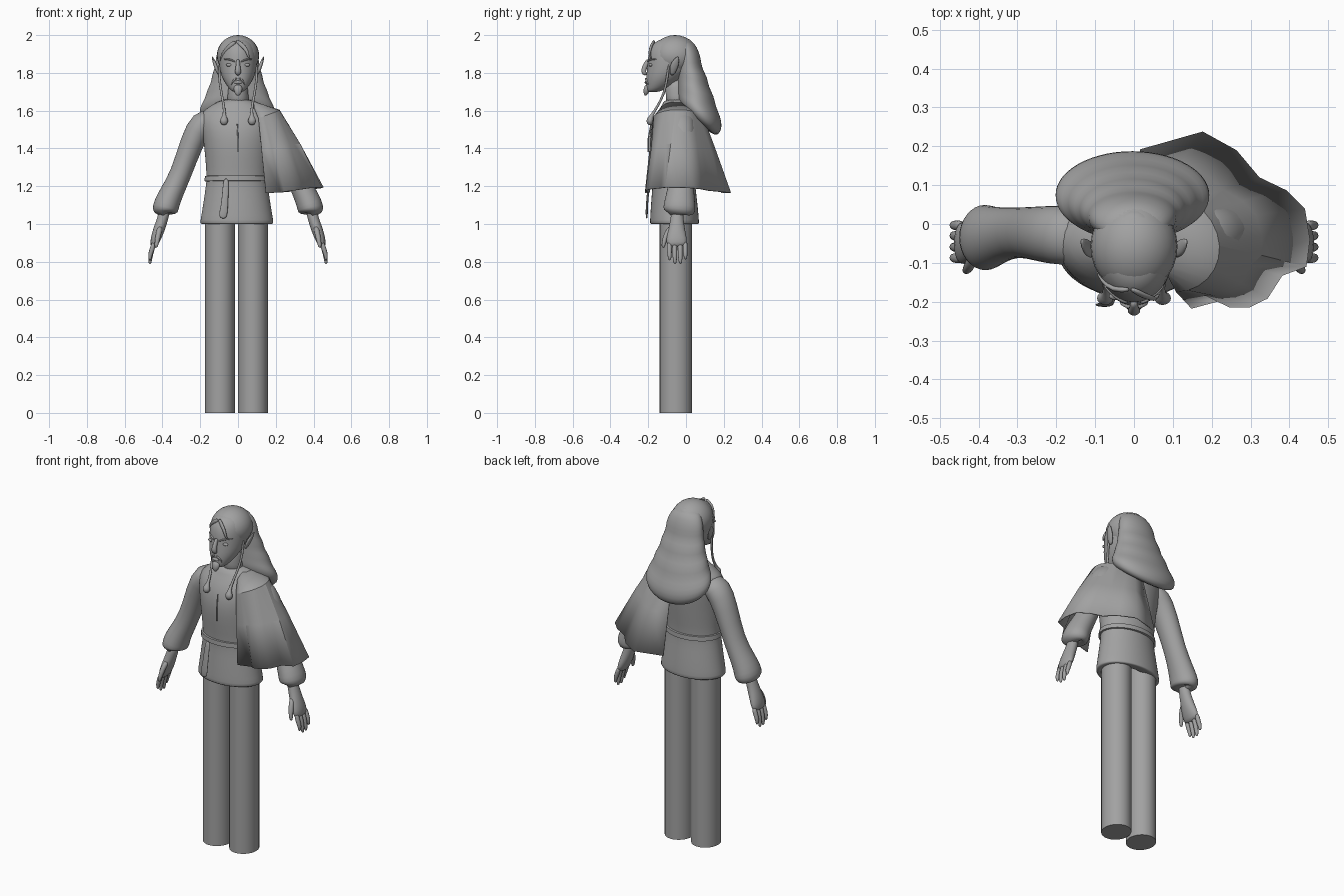
import bpy, bmesh, math
from mathutils import Vector

grey = bpy.data.materials.new("grey_clay")
grey.diffuse_color = (0.36, 0.36, 0.36, 1)


def finish(name, bm, subsurf=0, angle=40):
    bmesh.ops.recalc_face_normals(bm, faces=bm.faces)
    me = bpy.data.meshes.new(name)
    bm.to_mesh(me)
    bm.free()
    me.materials.append(grey)
    ob = bpy.data.objects.new(name, me)
    bpy.context.collection.objects.link(ob)
    if subsurf:
        ob.modifiers.new("smooth", 'SUBSURF').levels = subsurf
        ob.modifiers["smooth"].render_levels = subsurf
    bpy.ops.object.select_all(action='DESELECT')
    ob.select_set(True)
    bpy.context.view_layer.objects.active = ob
    if subsurf:
        bpy.ops.object.shade_smooth()
    else:
        bpy.ops.object.shade_smooth_by_angle(angle=math.radians(angle))
    return ob


def loft(name, rings, subsurf=0, caps=(True, True), closed=True, angle=40):
    """Skin a list of equally long point rings."""
    bm = bmesh.new()
    rows = [[bm.verts.new(p) for p in r] for r in rings]
    n = len(rows[0])
    for a, b in zip(rows, rows[1:]):
        for i in range(n if closed else n - 1):
            j = (i + 1) % n
            bm.faces.new((a[i], a[j], b[j], b[i]))
    if caps[0]:
        bm.faces.new(rows[0])
    if caps[1]:
        bm.faces.new(rows[-1])
    return finish(name, bm, subsurf, angle)


def oval(cx, hw, yf, zf, yb, zb, n=24):
    """Ring from its half width and its front and back points."""
    pts = []
    for i in range(n):
        a = math.tau * i / n
        t = (1 + math.sin(a)) / 2
        pts.append((cx + hw * math.cos(a), yf + (yb - yf) * t, zf + (zb - zf) * t))
    return pts


def tube(name, path, n=10, subsurf=1):
    """Path of (x, y, z, half width across, half width along y)."""
    P = [Vector(p[:3]) for p in path]
    rings = []
    for k, p in enumerate(P):
        t = (P[min(k + 1, len(P) - 1)] - P[max(k - 1, 0)]).normalized()
        u = t.cross(Vector((0, 1, 0))).normalized()
        v = u.cross(t)
        w, d = path[k][3], path[k][4]
        rings.append([p + u * w * math.cos(math.tau * i / n) + v * d * math.sin(math.tau * i / n)
                      for i in range(n)])
    return loft(name, rings, subsurf)


def ball(name, loc, scale, seg=20):
    bm = bmesh.new()
    bmesh.ops.create_uvsphere(bm, u_segments=seg, v_segments=seg // 2, radius=1)
    for v in bm.verts:
        v.co = Vector(loc) + Vector([a * b for a, b in zip(v.co, scale)])
    return finish(name, bm, 0, 60)


def flip(path, s):
    return [(p[0] * s, *p[1:]) for p in path]


# Legs: plain cylinders
for side, cx in (("right", -0.095), ("left", 0.079)):
    loft(side + "_leg", [oval(cx, 0.079, -0.139, z, 0.031, z, 32) for z in (0, 1.06)])

# Tunic: z, half width, front y, back y
tunic = [(1.012, .10, -.13, .01), (1.0, .185, -.185, .065), (1.0, .197, -.192, .07),
         (1.04, .19, -.19, .068), (1.12, .177, -.185, .06), (1.20, .165, -.178, .05),
         (1.25, .16, -.178, .048), (1.35, .168, -.19, .06), (1.45, .178, -.198, .07),
         (1.53, .195, -.185, .075), (1.59, .195, -.155, .07), (1.63, .135, -.125, .05),
         (1.665, .07, -.115, .03)]
loft("tunic", [oval(-.006, w, f, z, b, z, 28) for z, w, f, b in tunic], 1, (False, True))

# Neck opening, belt and hanging belt end
tube("neck_slit", [(.0, -.200, 1.38, .003, .004), (0, -.200, 1.45, .003, .004),
                   (-.004, -.185, 1.53, .003, .004)], 6, 0)
belt = [oval(-.006, w, f, z + .006, b, z, 28) for z, w, f, b in
        ((1.222, .163, -.178, .05), (1.224, .172, -.190, .06),
         (1.250, .169, -.189, .059), (1.252, .160, -.178, .05))]
loft("belt", belt, 0, (False, False))
tube("belt_end", [(-.062, -.192, 1.245, .016, .006), (-.066, -.200, 1.18, .017, .006),
                  (-.072, -.208, 1.09, .02, .006), (-.08, -.208, 1.045, .025, .006),
                  (-.08, -.207, 1.028, .012, .004)], 10)

# Arms, hands and fingers
sleeve = [(-.12, -.03, 1.565, .05, .07), (-.19, -.03, 1.54, .075, .08),
          (-.243, -.025, 1.44, .064, .072), (-.303, -.02, 1.26, .056, .063),
          (-.355, -.03, 1.16, .064, .075), (-.38, -.035, 1.10, .070, .086),
          (-.387, -.035, 1.07, .070, .088), (-.387, -.037, 1.05, .052, .066),
          (-.386, -.04, 1.052, .034, .04)]
hand = [(-.383, -.045, 1.09, .03, .034), (-.398, -.047, 1.03, .030, .034),
        (-.418, -.05, .97, .032, .046), (-.437, -.05, .92, .028, .058),
        (-.450, -.048, .875, .018, .056)]
thumb = [(-.41, -.075, .99, .016, .016), (-.422, -.105, .945, .016, .016),
         (-.43, -.118, .90, .013, .013), (-.435, -.122, .872, .008, .008)]
for side, s in (("right", 1), ("left", -1)):
    tube(side + "_sleeve", flip(sleeve, s), 16)
    tube(side + "_hand", flip(hand, s), 12)
    tube(side + "_thumb", flip(thumb, s), 8)
    for i, (y, tip) in enumerate(((-.088, .805), (-.06, .785), (-.031, .785), (-.004, .81))):
        tube(f"{side}_finger_{i + 1}", flip(
            [(-.442, y, .91, .014, .015), (-.457, y, .86, .014, .0145),
             (-.466, y + .001, tip + .03, .012, .0125), (-.466, y + .002, tip, .007, .007)], s), 8)

# Shoulder cape: hem outline (x, y), draped from collar points (x, y, z)
hem = [(.148, -.218), (.226, -.197), (.246, -.215), (.297, -.215), (.344, -.192), (.382, -.133),
       (.444, -.11), (.453, -.04), (.44, .04), (.392, .087), (.323, .12), (.264, .19),
       (.177, .238), (.015, .192)]
last = len(hem) - 1
rows = [[], [], [], []]
for i, (x, y) in enumerate(hem):
    a = math.pi * i / last
    out = math.sin(a)
    z = 1.165 + .03 * math.sin(a) ** 2
    top = Vector((.085 - .04 * i / last + .015 * out, -.03 - .10 * math.cos(a), 1.615 + .035 * out))
    sh = Vector((.108 - .08 * i / last + .15 * out, -.04 - .135 * math.cos(a), 1.56 + .045 * out))
    low = Vector((x, y, z))
    for row, p in zip(rows, (top, sh, sh.lerp(low, .45) + Vector((.008 * out, 0, .005)), low)):
        row.append(p)
cape = loft("cape", rows, 0, (False, False), False, 30)
thick = cape.modifiers.new("thickness", 'SOLIDIFY')
thick.thickness = .006

# Neck and head: z, half width, front y, back y
loft("neck", [oval(0, w, f, z, b, z, 16) for z, w, f, b in
              ((1.62, .07, -.11, .03), (1.67, .054, -.105, .02), (1.78, .052, -.12, .02))], 1)
skull = [(1.698, .022, -.205, -.15), (1.708, .04, -.21, -.12), (1.735, .062, -.212, -.07),
         (1.775, .086, -.212, -.02), (1.82, .098, -.207, .03), (1.86, .101, -.203, .045),
         (1.90, .101, -.2, .05), (1.945, .09, -.185, .045), (1.975, .065, -.15, .03),
         (1.985, .03, -.10, 0)]
loft("head", [oval(0, w, f, z, b, z) for z, w, f, b in skull], 1)

# Face details
tube("nose", [(0, -.198, 1.872, .010, .012), (0, -.212, 1.845, .011, .014),
              (0, -.226, 1.815, .016, .015), (0, -.222, 1.798, .018, .014),
              (0, -.208, 1.79, .008, .008)], 10)
ball("lips", (0, -.211, 1.750, ), (.023, .008, .009), 14)
tube("goatee", [(0, -.203, 1.738, .018, .012), (0, -.208, 1.715, .027, .018),
                (0, -.212, 1.695, .02, .015), (0, -.215, 1.678, .006, .005)], 10)
for side, s in (("right", -1), ("left", 1)):
    ball(side + "_eye", (s * .046, -.186, 1.842), (.019, .010, .009), 14)
    tube(side + "_brow", flip([(.014, -.204, 1.858, .005, .006), (.046, -.190, 1.874, .006, .007),
                               (.08, -.155, 1.872, .003, .004)], s), 8)
    tube(side + "_moustache", flip([(.004, -.215, 1.772, .005, .006), (.024, -.210, 1.764, .006, .006),
                                    (.037, -.200, 1.735, .003, .004)], s), 8)
    # Pointed ear
    tube(side + "_ear", flip([(.098, -.075, 1.785, .008, .010), (.112, -.068, 1.82, .011, .022),
                              (.124, -.058, 1.85, .010, .024), (.137, -.042, 1.888, .003, .005)], s), 10)
    # Thin braid with a drop-shaped end
    tube(side + "_braid", flip([(.10, -.09, 1.85, .007, .007), (.10, -.10, 1.77, .007, .007),
                                (.088, -.115, 1.69, .007, .007), (.073, -.152, 1.62, .007, .007),
                                (.072, -.182, 1.575, .008, .008), (.074, -.190, 1.555, .023, .02),
                                (.074, -.192, 1.54, .025, .021), (.074, -.190, 1.522, .010, .010)], s), 8)

# Hair cap and forehead locks
ball("hair_cap", (0, -.058, 1.892), (.112, .122, .108), 28)
tube("left_forelock", [(-.01, -.165, 1.972, .012, .008), (.025, -.185, 1.945, .013, .008),
                       (.05, -.192, 1.915, .010, .007), (.052, -.193, 1.89, .007, .006),
                       (.066, -.180, 1.873, .003, .003)], 8)
tube("right_forelock", [(-.01, -.168, 1.968, .012, .008), (-.05, -.172, 1.94, .012, .008),
                        (-.082, -.145, 1.90, .010, .007), (-.095, -.115, 1.86, .004, .004)], 8)

# Long wavy back hair: half width, front y and z, back y and z
waves = [(.06, -.06, 1.975, .03, 1.975), (.098, -.05, 1.94, .06, 1.935),
         (.116, -.045, 1.88, .08, 1.875), (.116, -.045, 1.84, .083, 1.825),
         (.136, -.045, 1.80, .115, 1.775), (.138, -.045, 1.765, .118, 1.73),
         (.163, -.045, 1.735, .150, 1.675), (.170, -.045, 1.70, .155, 1.625),
         (.196, -.045, 1.675, .183, 1.57), (.204, -.04, 1.65, .193, 1.515),
         (.185, -.03, 1.625, .175, 1.465), (.12, .0, 1.61, .13, 1.475)]
loft("back_hair", [oval(-.004, *w, 28) for w in waves], 1)
